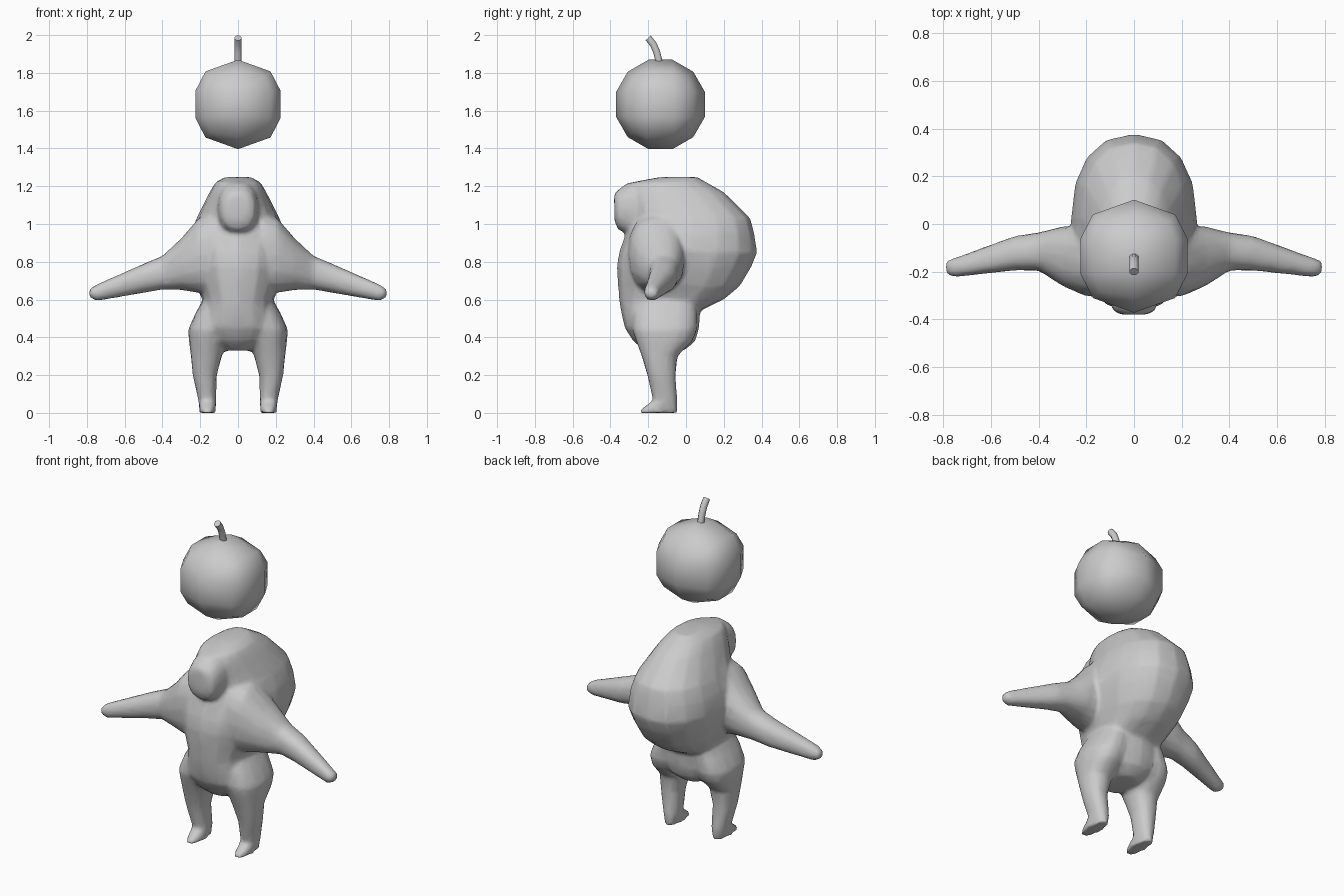
import bpy, bmesh, math
from mathutils import Vector

if "Cube" in bpy.data.objects:
    bpy.data.objects.remove(bpy.data.objects["Cube"])

grey = bpy.data.materials.new("grey")
grey.diffuse_color = (0.6, 0.6, 0.6, 1)
grey.use_nodes = True
grey.node_tree.nodes["Principled BSDF"].inputs["Base Color"].default_value = grey.diffuse_color


def make_object(name, bm, angle):
    bmesh.ops.recalc_face_normals(bm, faces=bm.faces)
    mesh = bpy.data.meshes.new(name)
    bm.to_mesh(mesh)
    bm.free()
    ob = bpy.data.objects.new(name, mesh)
    bpy.context.collection.objects.link(ob)
    mesh.materials.append(grey)
    bpy.ops.object.select_all(action='DESELECT')
    ob.select_set(True)
    bpy.context.view_layer.objects.active = ob
    if angle:
        bpy.ops.object.shade_smooth_by_angle(angle=math.radians(angle))
    return ob


def loft(bm, axis, rings, sides=16, power=2.3, flip=1):
    """Each ring: position on the axis, then low/high limits on the other two axes."""
    loops = []
    others = [i for i in range(3) if i != axis]
    for pos, a0, a1, b0, b1 in rings:
        loop = []
        for k in range(sides):
            t = 2 * math.pi * k / sides
            c, s = math.cos(t), math.sin(t)
            c = math.copysign(abs(c) ** (2 / power), c)
            s = math.copysign(abs(s) ** (2 / power), s)
            p = Vector()
            p[axis] = pos
            p[others[0]] = (a0 + a1) / 2 + (a1 - a0) / 2 * c
            p[others[1]] = (b0 + b1) / 2 + (b1 - b0) / 2 * s
            p.x *= flip
            loop.append(bm.verts.new(p))
        loops.append(loop)
    faces = [bm.faces.new(loops[0]), bm.faces.new(loops[-1])]
    for r, q in zip(loops, loops[1:]):
        for k in range(sides):
            n = (k + 1) % sides
            faces.append(bm.faces.new((r[k], r[n], q[n], q[k])))
    bmesh.ops.recalc_face_normals(bm, faces=faces)


body = bmesh.new()

# Torso with hunched back: height, half width, front, back
torso = [(.33, .08, -.22, -.01), (.38, .16, -.28, .05), (.45, .20, -.325, .07),
         (.54, .185, -.345, .075), (.60, .19, -.355, .20), (.67, .22, -.36, .285),
         (.77, .25, -.367, .345), (.85, .265, -.355, .378), (.95, .25, -.32, .362),
         (1.03, .22, -.29, .342), (1.17, .15, -.31, .20), (1.22, .12, -.29, .11),
         (1.248, .07, -.14, .06)]
loft(body, 2, [(z, -w, w, f, b) for z, w, f, b in torso])

# Neck stump: depth, half width, bottom, top
neck = [(-.38, .055, 1.02, 1.16), (-.362, .09, .972, 1.18),
        (-.31, .105, .945, 1.218), (-.18, .12, .93, 1.235)]
loft(body, 1, [(y, -w, w, b, t) for y, w, b, t in neck])

# Arms: x, front, back, bottom, top
arm = [(.13, -.31, .0, .63, 1.06), (.21, -.30, -.01, .635, 1.03),
       (.30, -.26, -.01, .65, .925), (.40, -.195, -.035, .653, .832),
       (.50, -.195, -.05, .635, .79), (.75, -.223, -.142, .592, .68),
       (.788, -.212, -.152, .612, .655)]
# Legs: height, inner, outer, front, back
leg = [(0, .118, .205, -.25, -.045), (.02, .118, .205, -.24, -.045),
       (.065, .115, .21, -.175, -.045), (.20, .112, .24, -.205, -.055),
       (.30, .085, .25, -.235, -.045), (.38, .06, .26, -.265, .035),
       (.44, .03, .265, -.285, .06), (.53, .02, .225, -.28, .06),
       (.60, .02, .185, -.25, .05)]
for side in (1, -1):
    loft(body, 0, arm, flip=side)
    loft(body, 2, leg, flip=side)

# Blend the limbs and torso into one soft skin
skin = make_object("body", body, 0)
m = skin.modifiers.new("merge", 'REMESH')
m.mode = 'VOXEL'
m.voxel_size = .012
m.use_smooth_shade = True
m = skin.modifiers.new("soften", 'SMOOTH')
m.factor = .5
m.iterations = 8
m = skin.modifiers.new("simplify", 'DECIMATE')
m.ratio = .12

# Round head: rings of a coarse sphere, hulled
head = bmesh.new()
centre = Vector((0, -.135, 1.633))
for k in range(12):
    t = math.radians(15 + 30 * k)
    head.verts.new(centre + Vector((0, .245 * math.cos(t), .245 * math.sin(t))))
for sx in (1, -1):
    for sy in (1, -1):
        for sz in (1, -1):
            for x, y, z in ((.145, .145, .145), (.172, .175, .07),
                            (.172, .07, .175), (.225, .073, .073)):
                head.verts.new(centre + Vector((sx * x, sy * y, sz * z)))
bmesh.ops.convex_hull(head, input=head.verts)
make_object("head", head, 60)

# Bent stem on the head
stem = bmesh.new()
loops = []
for y, z, tilt in ((-.14, 1.85, 10), (-.155, 1.91, 20), (-.172, 1.95, 32), (-.2, 1.985, 42)):
    c, s = math.cos(math.radians(tilt)), math.sin(math.radians(tilt))
    loop = []
    for k in range(8):
        t = math.pi * (k + .5) / 4
        u = .02 * math.sin(t)
        loop.append(stem.verts.new((.02 * math.cos(t), y + u * c, z + u * s)))
    loops.append(loop)
stem.faces.new(loops[0])
stem.faces.new(loops[-1])
for r, q in zip(loops, loops[1:]):
    for k in range(8):
        stem.faces.new((r[k], r[(k + 1) % 8], q[(k + 1) % 8], q[k]))
make_object("stem", stem, 50)
